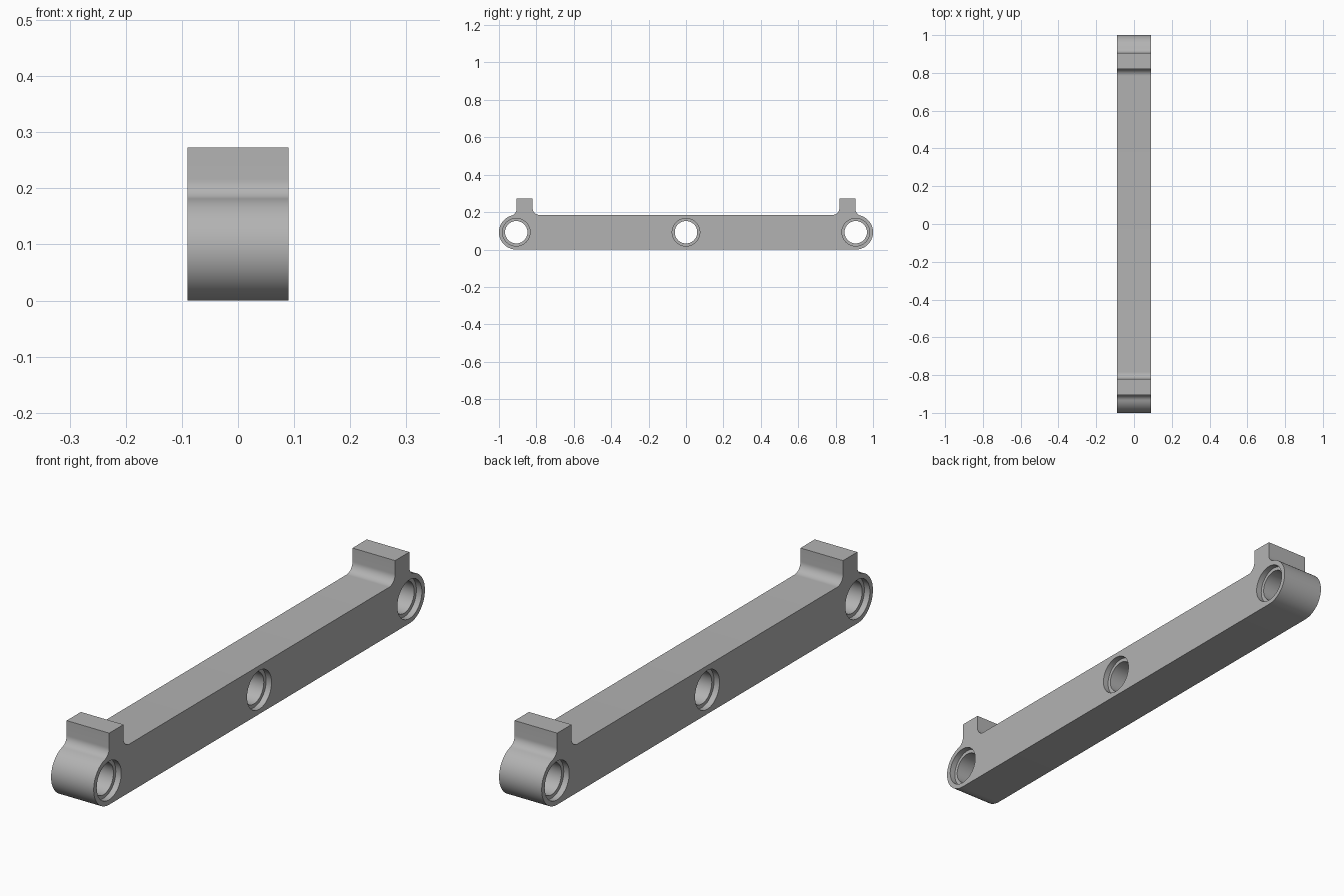
import bpy, bmesh
from math import sin, cos, pi, atan2, sqrt, radians

cube = bpy.data.objects.get("Cube")
if cube:
    bpy.data.objects.remove(cube, do_unlink=True)

HALF_W = 0.09          # half width along x
R = 0.0925             # rounded end radius, also half the bar height
PIN_Y = 1 - R          # end hole centres
TOP = 0.273
TAB_IN, TAB_OUT = 0.82, 0.906
FILLET = 0.036
BORE, RIM, RIM_DEPTH = 0.06, 0.074, 0.023

grey = bpy.data.materials.new("Light grey")
grey.diffuse_color = (0.45, 0.45, 0.45, 1)
grey.use_nodes = True
grey.node_tree.nodes["Principled BSDF"].inputs["Base Color"].default_value = grey.diffuse_color


def arc(cy, cz, r, start, end, steps):
    return [(cy + r * cos(start + (end - start) * i / steps),
             cz + r * sin(start + (end - start) * i / steps)) for i in range(steps + 1)]


def mesh_object(name, bm):
    bmesh.ops.recalc_face_normals(bm, faces=bm.faces)
    mesh = bpy.data.meshes.new(name)
    bm.to_mesh(mesh)
    bm.free()
    mesh.materials.append(grey)
    obj = bpy.data.objects.new(name, mesh)
    bpy.context.collection.objects.link(obj)
    return obj


# Side outline of one half: round end, outer fillet, tab, inner fillet
dy = TAB_OUT + FILLET - PIN_Y
dz = sqrt((R + FILLET) ** 2 - dy ** 2)
touch = atan2(dz, dy)
half = arc(PIN_Y, R, R, -pi / 2, touch, 32)
half += arc(TAB_OUT + FILLET, R + dz, FILLET, touch + pi, pi, 10)[1:]
half += [(TAB_OUT, TOP), (TAB_IN, TOP)]
half += arc(TAB_IN - FILLET, 2 * R + FILLET, FILLET, 0, -pi / 2, 12)
outline = half + [(-y, z) for y, z in reversed(half)]

# Beam body, extruded across x
bm = bmesh.new()
face = bm.faces.new([bm.verts.new((-HALF_W, y, z)) for y, z in outline])
side = bmesh.ops.extrude_face_region(bm, geom=[face])
bmesh.ops.translate(bm, vec=(2 * HALF_W, 0, 0),
                    verts=[v for v in side["geom"] if isinstance(v, bmesh.types.BMVert)])
beam = mesh_object("beam", bm)

# Stepped cutters for the three counterbored holes
bm = bmesh.new()
ledge, outside, sides = HALF_W - RIM_DEPTH, HALF_W + 0.05, 48
steps = [(-outside, RIM), (-ledge, RIM), (-ledge, BORE),
         (ledge, BORE), (ledge, RIM), (outside, RIM)]
for cy in (-PIN_Y, 0, PIN_Y):
    rings = [[bm.verts.new((x, cy + r * cos(2 * pi * i / sides), R + r * sin(2 * pi * i / sides)))
              for i in range(sides)] for x, r in steps]
    for a, b in zip(rings, rings[1:]):
        for i in range(sides):
            j = (i + 1) % sides
            bm.faces.new((a[i], a[j], b[j], b[i]))
    bm.faces.new(rings[0])
    bm.faces.new(rings[-1])
cutter = mesh_object("hole_cutter", bm)
cutter.hide_render = True

cut = beam.modifiers.new("Holes", 'BOOLEAN')
cut.operation = 'DIFFERENCE'
cut.solver = 'EXACT'
cut.object = cutter

bpy.ops.object.select_all(action='DESELECT')
beam.select_set(True)
bpy.context.view_layer.objects.active = beam
bpy.ops.object.modifier_apply(modifier=cut.name)
bpy.data.objects.remove(cutter, do_unlink=True)
bpy.ops.object.shade_smooth_by_angle(angle=radians(30))
